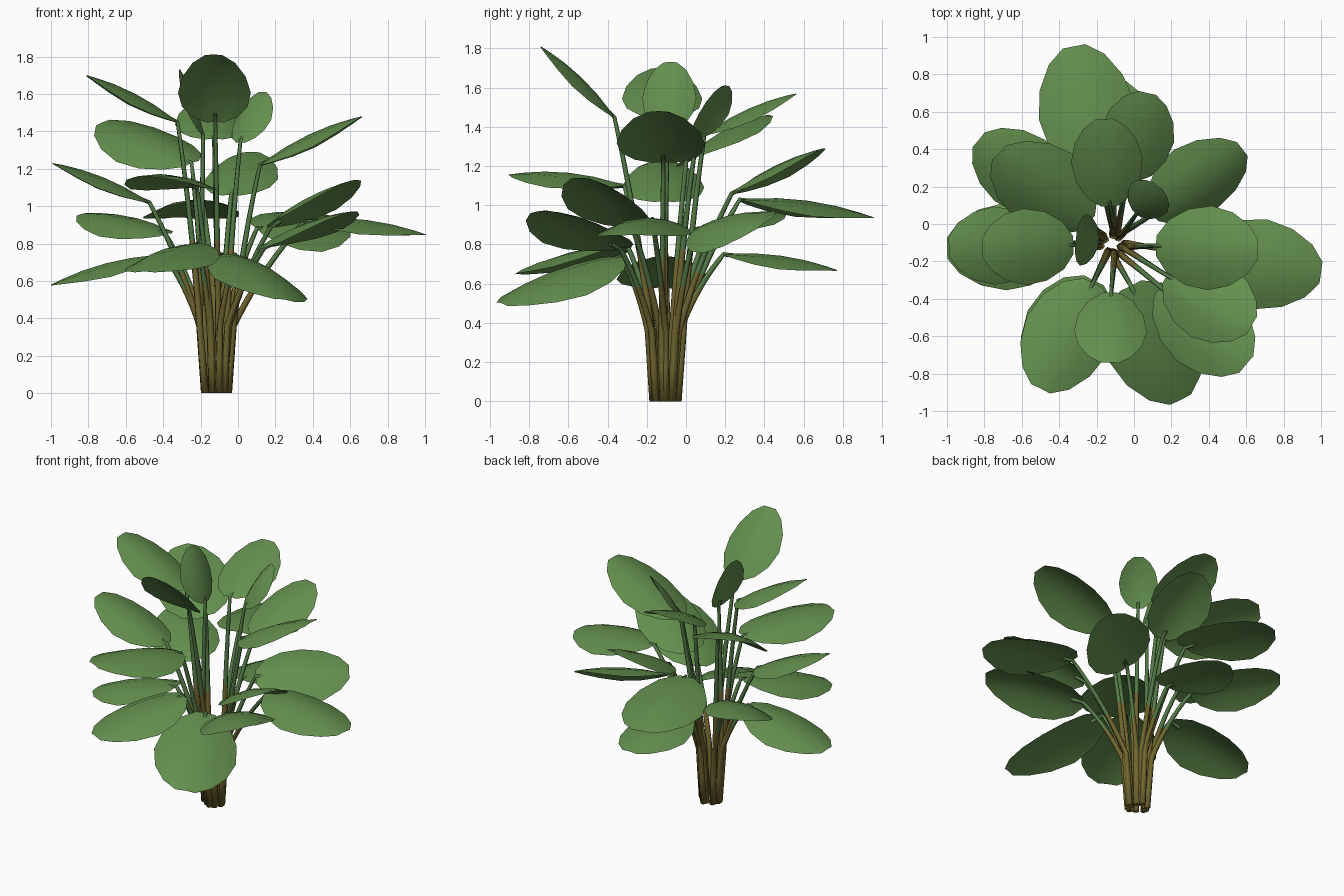
import bpy, bmesh, math, random
from mathutils import Vector

if "Cube" in bpy.data.objects:
    bpy.data.objects.remove(bpy.data.objects["Cube"])

random.seed(4)
UP = Vector((0, 0, 1))
CENTRE = Vector((-0.115, -0.105, 0))


def material(name, color):
    m = bpy.data.materials.new(name)
    m.diffuse_color = (*color, 1)
    m.use_nodes = True
    m.node_tree.nodes["Principled BSDF"].inputs["Base Color"].default_value = m.diffuse_color
    return m


LEAF = material("leaf green", (0.125, 0.275, 0.075))
STALK = material("stalk green", (0.085, 0.19, 0.06))
BARK = material("olive brown", (0.16, 0.13, 0.028))


def finish(bm, name, mats):
    me = bpy.data.meshes.new(name)
    bm.to_mesh(me)
    bm.free()
    for m in mats:
        me.materials.append(m)
    for p in me.polygons:
        p.use_smooth = True
    ob = bpy.data.objects.new(name, me)
    bpy.context.collection.objects.link(ob)


def bridge(bm, rows, closed=False):
    """Quads between successive rows of vertices."""
    n = len(rows[0])
    out = []
    for a, b in zip(rows, rows[1:]):
        for i in range(n if closed else n - 1):
            j = (i + 1) % n
            out.append(bm.faces.new((a[i], a[j], b[j], b[i])))
    return out


# Leaf: domed blunt blade, about 3/4 as wide as it is long
def leaf(b, t, roll):
    d = t - b
    width = 0.75 * d.length
    d.normalize()
    s = d.cross(UP).normalized()
    n = s.cross(d)
    s, n = s * math.cos(roll) + n * math.sin(roll), n * math.cos(roll) - s * math.sin(roll)
    bm = bmesh.new()
    rows = []
    for u in (0, .1, .28, .5, .72, .9, 1):
        w = 0.24 + 0.76 * max(0, math.sin(math.pi * u ** 0.95)) ** 0.65
        mid = b.lerp(t, u) + n * 0.3 * width * u * (1 - u)
        rows.append([bm.verts.new(mid + s * a * w * width / 4
                                  - n * 0.16 * width * (a * w / 2) ** 2)
                     for a in range(-2, 3)])
    bridge(bm, rows)
    finish(bm, "leaf", [LEAF])


# Stalk: tapered six-sided tube, brown below and green above
def stalk(b, t, index):
    off = Vector((b.x - CENTRE.x, b.y - CENTRE.y, 0))
    ang = math.atan2(off.y, off.x) + random.uniform(-.25, .25)
    ray = Vector((math.cos(ang), math.sin(ang), 0))
    r = 0.045 + 0.018 * (index % 2)
    foot = CENTRE + ray * r
    bend = CENTRE + ray * (r + 0.028) + UP * 0.36
    ctrl = bend.lerp(b, 0.5) - off * 0.07 + UP * 0.04
    path = [foot, foot.lerp(bend, .5)]
    for k in range(11):
        u = k / 10
        path.append(bend * (1 - u) ** 2 + ctrl * 2 * u * (1 - u) + b * u * u)
    path.append(b.lerp(t, .12))
    last = len(path) - 1
    bm = bmesh.new()
    rings = []
    for k, p in enumerate(path):
        d = UP if k == 0 else (path[min(k + 1, last)] - path[k - 1]).normalized()
        x = d.cross(Vector((0.3, 1, 0.1))).normalized()
        y = d.cross(x)
        rad = 0.016 * (1 - p.z / (b.z + 0.4)) ** 0.7 + 0.005
        rings.append([bm.verts.new(p + rad * (x * math.cos(j * math.pi / 3)
                                              + y * math.sin(j * math.pi / 3)))
                      for j in range(6)])
    for f in bridge(bm, rings, closed=True):
        f.material_index = 0 if f.calc_center_median().z < 0.27 + 0.38 * b.z else 1
    bm.faces.new(rings[0])
    bmesh.ops.recalc_face_normals(bm, faces=bm.faces)
    finish(bm, "stalk", [BARK, STALK])


# Each leaf grows outward: tip x, y, z, where the blade starts along
# the way out from the centre, and the height there
LOW = [(-.10, .77, .67, .34, .75), (.25, -.94, .50, .27, .74),
       (-.50, -.86, .65, .26, .80), (-1.0, -.13, .58, .32, .74)]
MIDDLE = [(-.32, .95, .94, .36, 1.03), (-.83, .45, .96, .38, .85),
          (.58, .40, .91, .31, .88), (1.0, -.26, .85, .43, .93),
          (.63, -.54, 1.14, .39, .89), (.60, -.75, .97, .36, .78),
          (-.50, -.88, 1.16, .27, 1.10), (-.99, -.12, 1.23, .41, 1.02),
          (.07, .70, 1.29, .42, 1.06)]
TOP = [(-.16, .56, 1.57, .30, 1.36), (.13, .20, 1.61, .52, 1.34),
       (-.31, -.08, 1.73, .37, 1.38), (-.13, -.74, 1.81, .41, 1.45),
       (-.81, -.13, 1.70, .30, 1.45), (-.72, .38, 1.45, .22, 1.23),
       (.66, -.14, 1.48, .30, 1.22)]
ROLL = {1: .15, 5: .15, 6: -.5, 9: -.12, 18: .3}  # blades twisted sideways

for i, (x, y, z, start, z0) in enumerate(LOW + MIDDLE + TOP):
    tip = Vector((x, y, z))
    base = CENTRE.lerp(Vector((x, y, 0)), start) + UP * z0
    leaf(base, tip, ROLL.get(i, 0))
    stalk(base, tip, i)
